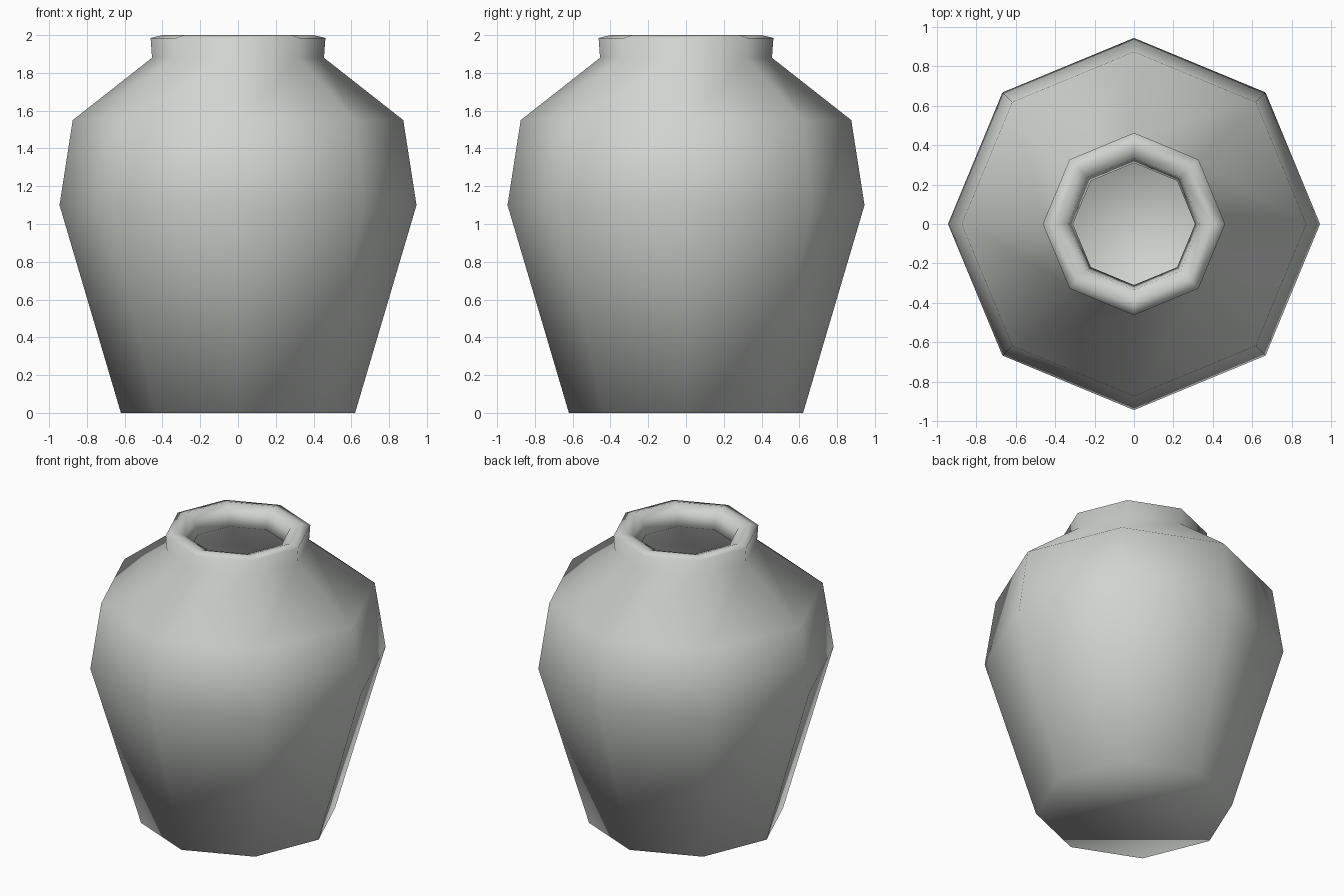
import bpy
import bmesh
import math

cube = bpy.data.objects.get("Cube")
if cube:
    bpy.data.objects.remove(cube, do_unlink=True)

SIDES = 8

# Radius and height, from the outer foot over the rim to the inner floor
PROFILE = [
    (0.62, 0.0), (0.945, 1.1), (0.875, 1.55),       # body and shoulder
    (0.455, 1.88), (0.463, 1.985), (0.40, 2.0),     # neck and rim
    (0.335, 1.975), (0.31, 1.87),                   # mouth
    (0.80, 1.5), (0.86, 1.1), (0.56, 0.08),         # hollow inside
]


def make_material(name, color):
    mat = bpy.data.materials.new(name)
    mat.use_nodes = True
    mat.diffuse_color = color
    mat.node_tree.nodes["Principled BSDF"].inputs["Base Color"].default_value = color
    return mat


def lathe(name, profile, mat):
    """Spin a profile into rings, closing both ends with flat faces."""
    bm = bmesh.new()
    rings = []
    for radius, z in profile:
        angles = [2 * math.pi * i / SIDES for i in range(SIDES)]
        rings.append([bm.verts.new((radius * math.cos(a), radius * math.sin(a), z))
                      for a in angles])
    for low, high in zip(rings, rings[1:]):
        for i in range(SIDES):
            j = (i + 1) % SIDES
            bm.faces.new((low[i], low[j], high[j], high[i]))
    bm.faces.new(rings[0][::-1])
    bm.faces.new(rings[-1])
    for face in bm.faces:
        face.smooth = True
    mesh = bpy.data.meshes.new(name)
    bm.to_mesh(mesh)
    bm.free()
    mesh.materials.append(mat)
    obj = bpy.data.objects.new(name, mesh)
    bpy.context.collection.objects.link(obj)
    return obj


# Vase
clay = make_material("pale grey clay", (0.63, 0.655, 0.63, 1.0))
lathe("vase", PROFILE, clay)
